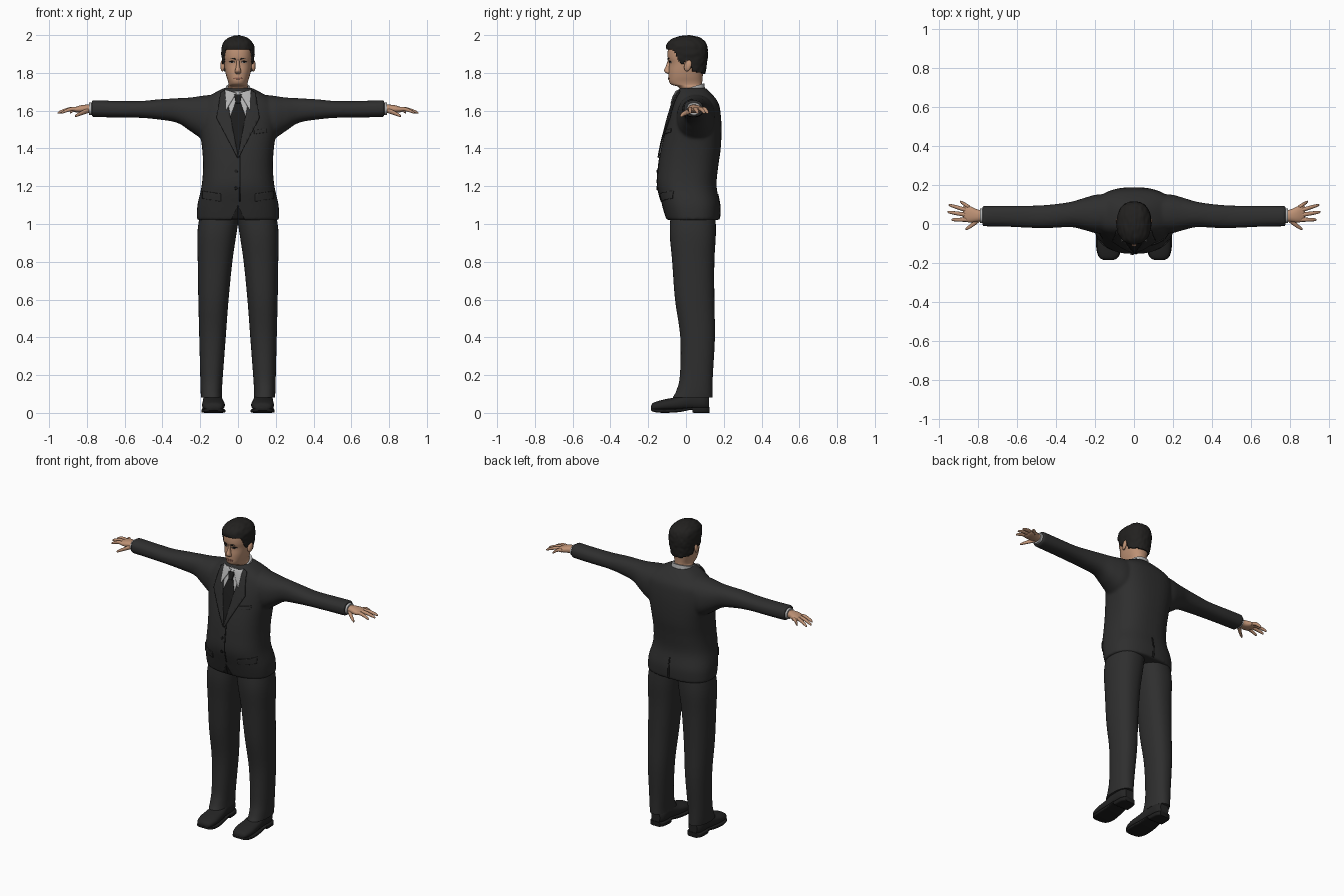
import bpy, bmesh, math
from mathutils import Vector, noise
from mathutils.bvhtree import BVHTree

cube = bpy.data.objects.get("Cube")
if cube:
    bpy.data.objects.remove(cube, do_unlink=True)


def material(name, r, g, b):
    m = bpy.data.materials.new(name)
    m.use_nodes = True
    m.diffuse_color = (r, g, b, 1)
    node = next(n for n in m.node_tree.nodes if n.type == 'BSDF_PRINCIPLED')
    node.inputs["Base Color"].default_value = (r, g, b, 1)
    node.inputs["Roughness"].default_value = 0.8
    return m


SUIT = material("charcoal suit", .028, .028, .028)
TRIM = material("black trim", .012, .012, .012)
SHOE = material("shoe leather", .018, .018, .018)
HAIR = material("dark hair", .016, .015, .014)
SKIN = material("skin", .52, .29, .18)
LIPS = material("lips", .30, .13, .09)
SHIRT = material("light grey shirt", .45, .45, .45)


def spline(rows, steps):
    """Smoothly fill in rows between the given ones."""
    out = []
    for i in range(len(rows) - 1):
        a, b, c, d = (rows[max(0, min(len(rows) - 1, i + k))] for k in (-1, 0, 1, 2))
        for s in range(steps):
            t = s / steps
            out.append([q + .5 * t * (r - p + t * (2 * p - 5 * q + 4 * r - w
                        + t * (3 * (q - r) + w - p))) for p, q, r, w in zip(a, b, c, d)])
    return out + [list(rows[-1])]


def body(bm, rows, axis='z', power=2.3, seg=40, steps=5, side=1):
    """Loft rows of (position, low a, high a, low b, high b) along an axis."""
    rings = []
    for t, a0, a1, b0, b1 in spline(rows, steps):
        ring = []
        for k in range(seg):
            ang = 2 * math.pi * k / seg
            c, s = math.cos(ang), math.sin(ang)
            a = (a0 + a1) / 2 + (a1 - a0) / 2 * math.copysign(abs(c) ** (2 / power), c)
            b = (b0 + b1) / 2 + (b1 - b0) / 2 * math.copysign(abs(s) ** (2 / power), s)
            x, y, z = {'x': (t, a, b), 'y': (a, t, b), 'z': (a, b, t)}[axis]
            ring.append(bm.verts.new((x * side, y, z)))
        rings.append(ring)
    for lo, hi in zip(rings, rings[1:]):
        for k in range(seg):
            j = (k + 1) % seg
            bm.faces.new((lo[k], lo[j], hi[j], hi[k]))
    bm.faces.new(rings[0])
    bm.faces.new(rings[-1])


def finish(bm, name, mat, angle=50):
    bmesh.ops.recalc_face_normals(bm, faces=bm.faces[:])
    mesh = bpy.data.meshes.new(name)
    bm.to_mesh(mesh)
    bm.free()
    mesh.materials.append(mat)
    mesh.shade_smooth()
    mesh.set_sharp_from_angle(angle=math.radians(angle))
    ob = bpy.data.objects.new(name, mesh)
    bpy.context.collection.objects.link(ob)
    return ob


def loft(name, rows, mat, **kw):
    bm = bmesh.new()
    body(bm, rows, **kw)
    return finish(bm, name, mat)


def sym(rows):
    """Rows of (z, half width, front, back) to full loft rows."""
    return [(z, -w, w, f, b) for z, w, f, b in rows]


def tree(ob):
    return BVHTree.FromObject(ob, bpy.context.evaluated_depsgraph_get())


def patch(name, outline, target, mat, off=.004, thick=.005, side=1, back=False, cells=16):
    """Thin plate with a convex x-z outline, laid on the target's front or back."""
    pts = [Vector((x * side, 0, z)) for x, z in outline]
    mid = sum(pts, Vector()) / len(pts)
    size = max((p - mid).length for p in pts)
    bm = bmesh.new()
    bmesh.ops.create_grid(bm, x_segments=cells, y_segments=cells, size=size)
    for v in bm.verts:
        v.co = mid + Vector((v.co.x, 0, v.co.y))
    for p, q in zip(pts, pts[1:] + pts[:1]):
        n = Vector((q.z - p.z, 0, p.x - q.x))
        if n.dot(mid - p) > 0:
            n.negate()
        bmesh.ops.bisect_plane(bm, geom=bm.verts[:] + bm.edges[:] + bm.faces[:],
                               plane_co=p, plane_no=n, clear_outer=True)
    d = -1 if back else 1
    for v in bm.verts[:]:
        hit, n, _, _ = target.ray_cast(Vector((v.co.x, -d, v.co.z)), Vector((0, d, 0)))
        if hit is None:
            bm.verts.remove(v)
        else:
            v.co = hit + n * off
    ob = finish(bm, name, mat)
    mod = ob.modifiers.new("thickness", 'SOLIDIFY')
    mod.thickness, mod.offset = thick, 0
    return ob


def oval(x, z, w, h, n=12):
    return [(x + w * math.cos(k * math.tau / n), z + h * math.sin(k * math.tau / n)) for k in range(n)]


SIDES = (("left", 1), ("right", -1))

# Jacket: torso and sleeves fused into one smooth cloth surface
bm = bmesh.new()
body(bm, sym([(1.02, .217, -.102, .178), (1.1, .215, -.126, .18), (1.2, .193, -.152, .162),
              (1.3, .185, -.147, .17), (1.4, .19, -.132, .184), (1.5, .205, -.108, .188),
              (1.58, .212, -.087, .184), (1.64, .2, -.067, .172), (1.685, .14, -.052, .14),
              (1.72, .075, -.035, .105)]), power=2.5)
for _, s in SIDES:
    body(bm, [(.08, -.03, .15, 1.46, 1.69), (.18, -.048, .152, 1.45, 1.68),
              (.25, -.032, .135, 1.49, 1.67), (.32, -.016, .114, 1.535, 1.666),
              (.42, -.02, .1, 1.553, 1.66), (.52, -.02, .094, 1.562, 1.651),
              (.65, -.014, .094, 1.564, 1.652), (.775, -.012, .092, 1.566, 1.656)],
         axis='x', side=s)
jacket = finish(bm, "jacket", SUIT)
mod = jacket.modifiers.new("fuse", 'REMESH')
mod.mode, mod.voxel_size = 'VOXEL', .009
mod = jacket.modifiers.new("soften", 'SMOOTH')
mod.factor, mod.iterations = .5, 5
deps = bpy.context.evaluated_depsgraph_get()
fused = bpy.data.meshes.new_from_object(jacket.evaluated_get(deps))
jacket.modifiers.clear()
jacket.data = fused
fused.materials.clear()
fused.materials.append(SUIT)
fused.shade_smooth()
fused.set_sharp_from_angle(angle=math.radians(60))
cloth = tree(jacket)

# Shirt front, tie, lapels and jacket details
patch("shirt_front", [(-.07, 1.7), (.07, 1.7), (0, 1.36)], cloth, SHIRT, off=.002, cells=24)
patch("tie", [(-.011, 1.65), (.011, 1.65), (.042, 1.56), (0, 1.36), (-.042, 1.56)],
      cloth, TRIM, off=.006, cells=24)
patch("tie_knot", [(-.02, 1.68), (.02, 1.68), (.011, 1.635), (-.011, 1.635)], cloth, TRIM, off=.01, thick=.009)
patch("front_edge", [(.008, 1.37), (.014, 1.37), (.012, 1.12), (.05, 1.03), (.044, 1.03), (.006, 1.12)][:3]
      + [(.006, 1.12)], cloth, TRIM, off=.001, thick=.003)
patch("back_vent", [(-.004, 1.16), (.004, 1.16), (.006, 1.025), (-.006, 1.025)],
      cloth, TRIM, off=.001, thick=.003, back=True)
patch("breast_pocket", [(.085, 1.495), (.15, 1.505), (.15, 1.485), (.085, 1.475)], cloth, SUIT)
for z in (1.19, 1.28):
    patch("button", oval(-.01, z, .009, .009), cloth, TRIM, cells=6)
for label, s in SIDES:
    patch(label + "_lapel", [(.066, 1.705), (.09, 1.69), (.112, 1.56), (.004, 1.35), (0, 1.36)],
          cloth, SUIT, off=.007, thick=.007, side=s, cells=24)
    patch(label + "_collar_point", [(.008, 1.69), (.066, 1.705), (.062, 1.6)],
          cloth, SHIRT, off=.009, thick=.006, side=s)
    patch(label + "_pocket_flap", [(.09, 1.16), (.185, 1.175), (.185, 1.135), (.09, 1.12)],
          cloth, SUIT, off=.003, side=s)
    patch(label + "_hem_opening", [(0, 1.1), (0, 1.026), (.034, 1.026)], cloth, TRIM,
          off=0, thick=.003, side=s)

# Shirt collar tilted down towards the front
collar = loft("shirt_collar", sym([(1.67, .078, -.05, .105), (1.7, .07, -.048, .1), (1.725, .064, -.045, .097)]), SHIRT)
for v in collar.data.vertices:
    v.co.z += (v.co.y - .03) * .3

# Head with neck
head = loft("head", sym([(1.64, .055, -.02, .09), (1.71, .054, -.032, .088), (1.728, .052, -.046, .086),
                         (1.738, .05, -.078, .086), (1.755, .053, -.09, .086), (1.78, .061, -.092, .088),
                         (1.81, .068, -.092, .093), (1.85, .074, -.089, .1), (1.885, .077, -.097, .105),
                         (1.93, .076, -.094, .104), (1.96, .066, -.072, .092), (1.985, .04, -.03, .06)]), SKIN)
skin = tree(head)
loft("nose", sym([(1.794, .01, -.094, -.07), (1.802, .017, -.109, -.07), (1.815, .015, -.116, -.07),
                  (1.84, .009, -.105, -.07), (1.872, .007, -.095, -.07)]), SKIN, seg=20)
patch("mouth", oval(0, 1.771, .024, .005), skin, LIPS, off=.001, thick=.005)
for label, s in SIDES:
    patch(label + "_eye_white", oval(.032, 1.857, .013, .005), skin, SHIRT, off=.0005, thick=.003, side=s)
    patch(label + "_iris", oval(.032, 1.857, .006, .005), skin, TRIM, off=.002, thick=.003, side=s, cells=6)
    patch(label + "_eyelid", [(.017, 1.861), (.032, 1.865), (.047, 1.86), (.032, 1.86)], skin, HAIR, off=.002, side=s)
    patch(label + "_eyebrow", [(.014, 1.87), (.014, 1.877), (.04, 1.886), (.055, 1.879), (.04, 1.879)],
          skin, HAIR, off=.002, side=s)
    bm = bmesh.new()
    bmesh.ops.create_uvsphere(bm, u_segments=16, v_segments=10, radius=1)
    for v in bm.verts:
        v.co = Vector((s * (.082 + .011 * v.co.x * s + .004 * v.co.y), .01 + .019 * v.co.y + .006 * v.co.z,
                       1.838 + .03 * v.co.z))
    finish(bm, label + "_ear", SKIN)


# Hair: a cap trimmed along the hairline, with light strands
def hairline(y):
    stops = [(-.2, 1.928), (-.065, 1.922), (-.045, 1.875), (-.03, 1.85), (-.012, 1.85),
             (-.005, 1.865), (.025, 1.86), (.035, 1.81), (.2, 1.775)]
    for (y0, z0), (y1, z1) in zip(stops, stops[1:]):
        if y <= y1:
            return z0 + (z1 - z0) * (y - y0) / (y1 - y0)


bm = bmesh.new()
body(bm, sym([(1.77, .07, -.1, .097), (1.82, .079, -.1, .106), (1.87, .085, -.1, .113),
              (1.92, .088, -.104, .115), (1.955, .08, -.1, .107), (1.98, .058, -.074, .085),
              (1.993, .034, -.04, .053), (1.998, .01, -.01, .02)]), seg=96, steps=9)
bmesh.ops.recalc_face_normals(bm, faces=bm.faces[:])
bmesh.ops.delete(bm, geom=[f for f in bm.faces if f.calc_center_median().z < hairline(f.calc_center_median().y)],
                 context='FACES')
bm.normal_update()
for v in bm.verts:
    v.co += v.normal * .003 * noise.noise(Vector((v.co.x * 70, v.co.y * 25, v.co.z * 45)))
hair = finish(bm, "hair", HAIR)
mod = hair.modifiers.new("thickness", 'SOLIDIFY')
mod.thickness, mod.offset = .012, -1

# Limbs: trousers, shoes, cuffs and hands on both sides
FINGERS = {"index": (.022, .935, .022), "middle": (.044, .955, .062),
           "ring": (.066, .948, .098), "little": (.084, .89, .115)}
for label, s in SIDES:
    loft(label + "_trouser_leg", [(.082, .085, .196, -.07, .14), (.12, .085, .198, -.05, .14),
         (.2, .08, .2, -.032, .142), (.4, .065, .205, -.03, .153), (.6, .05, .21, -.058, .15),
         (.8, .03, .213, -.073, .15), (.95, .008, .215, -.086, .158), (1.06, -.01, .2, -.08, .155)],
         SUIT, side=s)
    loft(label + "_shoe", [(-.184, .105, .155, .015, .04), (-.17, .082, .177, .01, .055),
         (-.12, .07, .19, .01, .07), (-.05, .074, .188, .012, .085), (.02, .083, .185, .015, .11),
         (.09, .087, .183, .012, .112), (.122, .105, .165, .015, .1)], SHOE, axis='y', side=s)
    loft(label + "_sole", [(-.185, .108, .152, .012, .024), (-.165, .077, .182, .004, .022),
         (-.11, .066, .194, 0, .02), (-.03, .074, .192, .005, .024), (.03, .08, .188, .016, .03),
         (.04, .08, .188, 0, .03), (.1, .084, .186, 0, .03), (.125, .1, .17, 0, .03)],
         TRIM, axis='y', power=5, side=s)
    loft(label + "_shirt_cuff", [(.76, .004, .08, 1.575, 1.645), (.788, .006, .078, 1.578, 1.642)],
         SHIRT, axis='x', side=s)
    loft(label + "_palm", [(.76, .015, .07, 1.588, 1.632), (.8, .012, .074, 1.588, 1.632),
         (.835, .008, .09, 1.588, 1.628), (.865, .012, .094, 1.593, 1.618), (.875, .02, .088, 1.599, 1.612)],
         SKIN, axis='x', side=s)
    for finger, (y0, tip, y1) in FINGERS.items():
        rows = []
        for t, r, drop in ((0, .011, 0), (.4, .0105, -.004), (.8, .0085, .008), (.95, .006, .015), (1, .002, .017)):
            x, y, z = .84 + (tip - .84) * t, y0 + (y1 - y0) * t, 1.605 - drop
            rows.append((x, y - r, y + r, z - r, z + r))
        loft(f"{label}_{finger}_finger", rows, SKIN, axis='x', seg=14, steps=3, side=s)
    loft(label + "_thumb", [(.79, .012, .045, 1.588, 1.615), (.815, -.008, .022, 1.58, 1.605),
         (.84, -.024, -.002, 1.572, 1.592), (.858, -.031, -.017, 1.566, 1.58), (.863, -.029, -.023, 1.569, 1.575)],
         SKIN, axis='x', seg=14, side=s)
